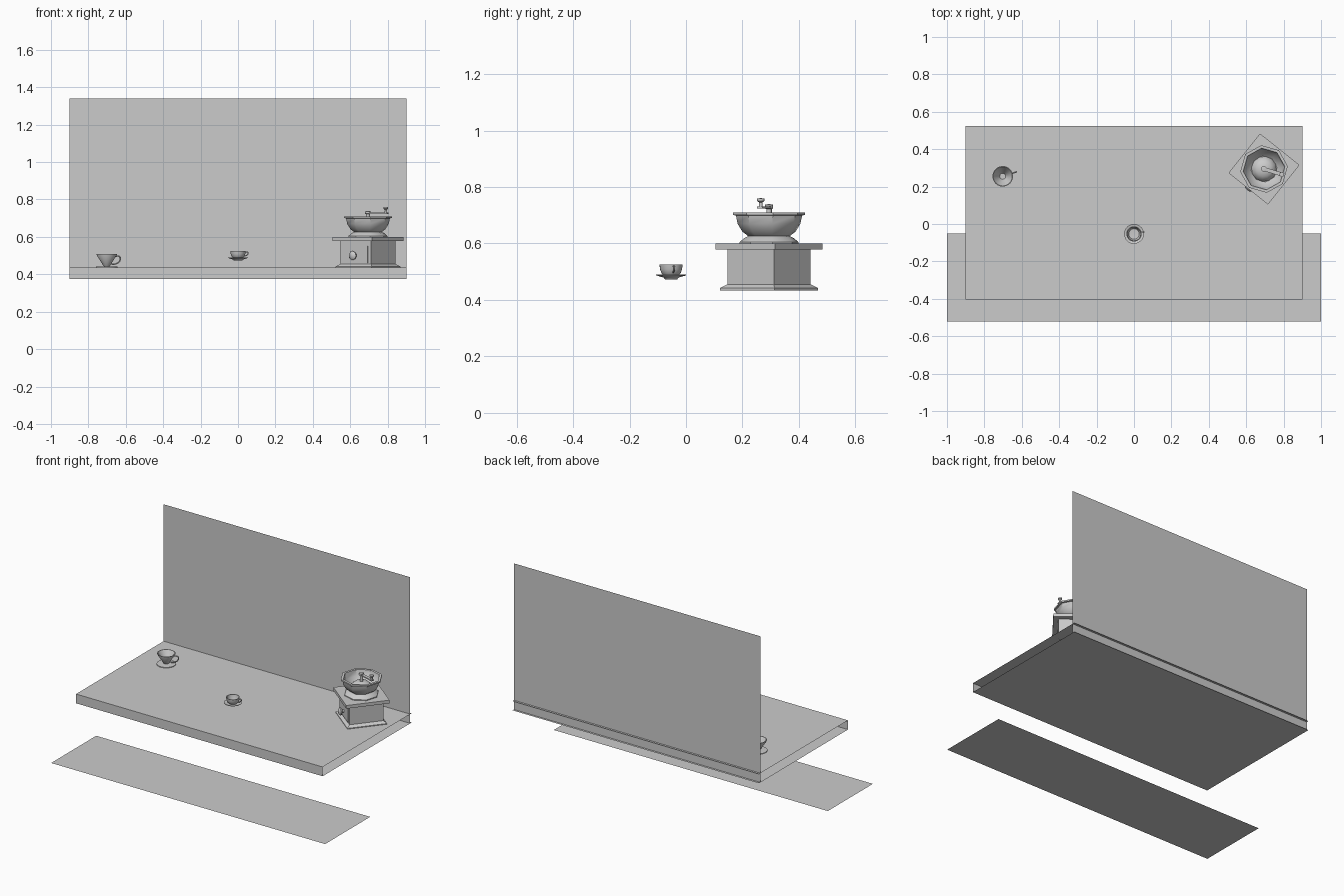
import bpy, bmesh, math
from mathutils import Matrix, Vector

if "Cube" in bpy.data.objects:
    bpy.data.objects.remove(bpy.data.objects["Cube"])


def finish(name, bm, mat=Matrix(), smooth=None, recalc=True):
    if recalc:
        bmesh.ops.recalc_face_normals(bm, faces=bm.faces)
    me = bpy.data.meshes.new(name)
    bm.to_mesh(me)
    bm.free()
    ob = bpy.data.objects.new(name, me)
    bpy.context.collection.objects.link(ob)
    ob.matrix_world = mat
    if smooth:
        bpy.ops.object.select_all(action='DESELECT')
        ob.select_set(True)
        bpy.context.view_layer.objects.active = ob
        bpy.ops.object.shade_smooth_by_angle(angle=math.radians(smooth))
    return ob


def sheet(name, *corners, mat=Matrix()):
    bm = bmesh.new()
    bm.faces.new([bm.verts.new(c) for c in corners])
    return finish(name, bm, mat, recalc=False)


def lathe(name, profile, n, mat, phase=0.0, smooth=40):
    """Revolve (radius, z) points; a zero radius closes with a point."""
    bm = bmesh.new()
    rings = []
    for r, z in profile:
        if r == 0:
            rings.append([bm.verts.new((0, 0, z))] * n)
        else:
            rings.append([bm.verts.new((r * math.cos(phase + 2 * math.pi * i / n),
                                        r * math.sin(phase + 2 * math.pi * i / n), z))
                          for i in range(n)])
    for a, b in zip(rings, rings[1:]):
        for i in range(n):
            j = (i + 1) % n
            vs = list(dict.fromkeys([a[i], a[j], b[j], b[i]]))
            if len(vs) > 2:
                bm.faces.new(vs)
    return finish(name, bm, mat, smooth)


def box(name, size, centre, mat):
    bm = bmesh.new()
    bmesh.ops.create_cube(bm, size=1, matrix=Matrix.Translation(centre) @ Matrix.Diagonal((*size, 1)))
    return finish(name, bm, mat)


def handle(name, pts, r, mat):
    """Tube along (out, z) points in the local xz plane."""
    cu = bpy.data.curves.new(name, 'CURVE')
    cu.dimensions = '3D'
    cu.bevel_depth = r
    cu.bevel_resolution = 1
    cu.resolution_u = 4
    sp = cu.splines.new('BEZIER')
    sp.bezier_points.add(len(pts) - 1)
    for p, (x, z) in zip(sp.bezier_points, pts):
        p.co = (x, 0, z)
        p.handle_left_type = p.handle_right_type = 'AUTO'
    ob = bpy.data.objects.new(name, cu)
    bpy.context.collection.objects.link(ob)
    ob.matrix_world = mat


def place(x, y, z, deg=0):
    return Matrix.Translation((x, y, z)) @ Matrix.Rotation(math.radians(deg), 4, 'Z')


# Floor strip, open-ended counter and back wall
TOP, BOT = 0.437, 0.376
W, F, B, WALL = 0.9, -0.403, 0.525, 0.51
sheet("floor", (-1, -0.52, 0), (1, -0.52, 0), (1, -0.05, 0), (-1, -0.05, 0))
sheet("counter_top", (-W, F, TOP), (W, F, TOP), (W, B, TOP), (-W, B, TOP))
sheet("counter_front", (-W, F, BOT), (W, F, BOT), (W, F, TOP), (-W, F, TOP))
sheet("counter_underside", (-W, B, BOT), (W, B, BOT), (W, F, BOT), (-W, F, BOT))
sheet("back_wall", (-W, WALL, BOT), (W, WALL, BOT), (W, WALL, 1.34), (-W, WALL, 1.34))
sheet("paper", (-0.05, -0.035, 0), (0.05, -0.035, 0), (0.05, 0.035, 0), (-0.05, 0.035, 0),
      mat=place(0.695, -0.045, TOP + 0.001, 55))

# Cup on saucer
cup = place(0, -0.053, 0.473, 12)
lathe("saucer", [(0, 0), (0.022, 0), (0.026, 0.006), (0.053, 0.014), (0.053, 0.017),
                 (0.028, 0.01), (0, 0.01)], 24, cup)
lathe("cup", [(0, 0.012), (0.024, 0.012), (0.034, 0.022), (0.039, 0.036), (0.041, 0.052),
              (0.037, 0.052), (0.034, 0.034), (0.028, 0.02), (0, 0.018)], 24, cup)
handle("cup_handle", [(0.039, 0.046), (0.053, 0.045), (0.055, 0.036), (0.036, 0.024)], 0.003, cup)

# Cone dripper with flange and handle
drip = place(-0.702, 0.255, TOP, 18)
lathe("dripper_flange", [(0, 0), (0.058, 0), (0.058, 0.004), (0.015, 0.006), (0, 0.006)], 24, drip)
lathe("dripper_cone", [(0.014, 0.004), (0.02, 0.012), (0.055, 0.068), (0.055, 0.072),
                       (0.051, 0.072), (0.016, 0.012), (0, 0.012)], 24, drip)
handle("dripper_handle", [(0.05, 0.06), (0.072, 0.058), (0.076, 0.042), (0.058, 0.022),
                          (0.028, 0.016)], 0.004, drip)

# Grinder: square body from a four-sided lathe, drawer faces local -y
g = place(0.695, 0.294, 0, -38.5)
q = math.sqrt(2)
lathe("grinder_body", [(0, 0.434), (0.124 * q, 0.434), (0.124 * q, 0.442), (0.105 * q, 0.455),
                       (0.105 * q, 0.579), (0, 0.579)], 4, g, math.pi / 4, None)
box("grinder_top_plate", (0.27, 0.27, 0.021), (0, 0, 0.589), g)
box("drawer", (0.17, 0.012, 0.09), (0, -0.104, 0.506), g)
lathe("drawer_knob", [(0, 0), (0.009, 0), (0.009, 0.012), (0.022, 0.018), (0.024, 0.026),
                      (0.016, 0.034), (0, 0.036)], 12,
      g @ Matrix.Translation((0, -0.108, 0.5)) @ Matrix.Rotation(math.pi / 2, 4, 'X'))

# Eight-sided bowl and inner dome
lathe("bowl", [(0.105, 0.599), (0.105, 0.605), (0.087, 0.62), (0.074, 0.626), (0.095, 0.642),
               (0.112, 0.67), (0.118, 0.699), (0.128, 0.701), (0.128, 0.71), (0.112, 0.71),
               (0.104, 0.672), (0.07, 0.64), (0, 0.636)], 8, g, 0, 40)
lathe("bowl_dome", [(0.068, 0.64), (0.062, 0.66), (0.04, 0.678), (0.015, 0.684), (0, 0.684)], 12, g)

# Crank with arm and grip
crank = place(0.695, 0.294, 0, -17)
lathe("crank_shaft", [(0, 0.68), (0.01, 0.68), (0.01, 0.722), (0.015, 0.724), (0.015, 0.737),
                      (0, 0.74)], 12, crank)
box("crank_arm", (0.125, 0.02, 0.007), (0.048, 0, 0.727), crank)
lathe("crank_grip", [(0, 0.728), (0.007, 0.728), (0.006, 0.745), (0.013, 0.751), (0.013, 0.759),
                     (0, 0.761)], 12, crank @ Matrix.Translation((0.1, 0, 0)))
